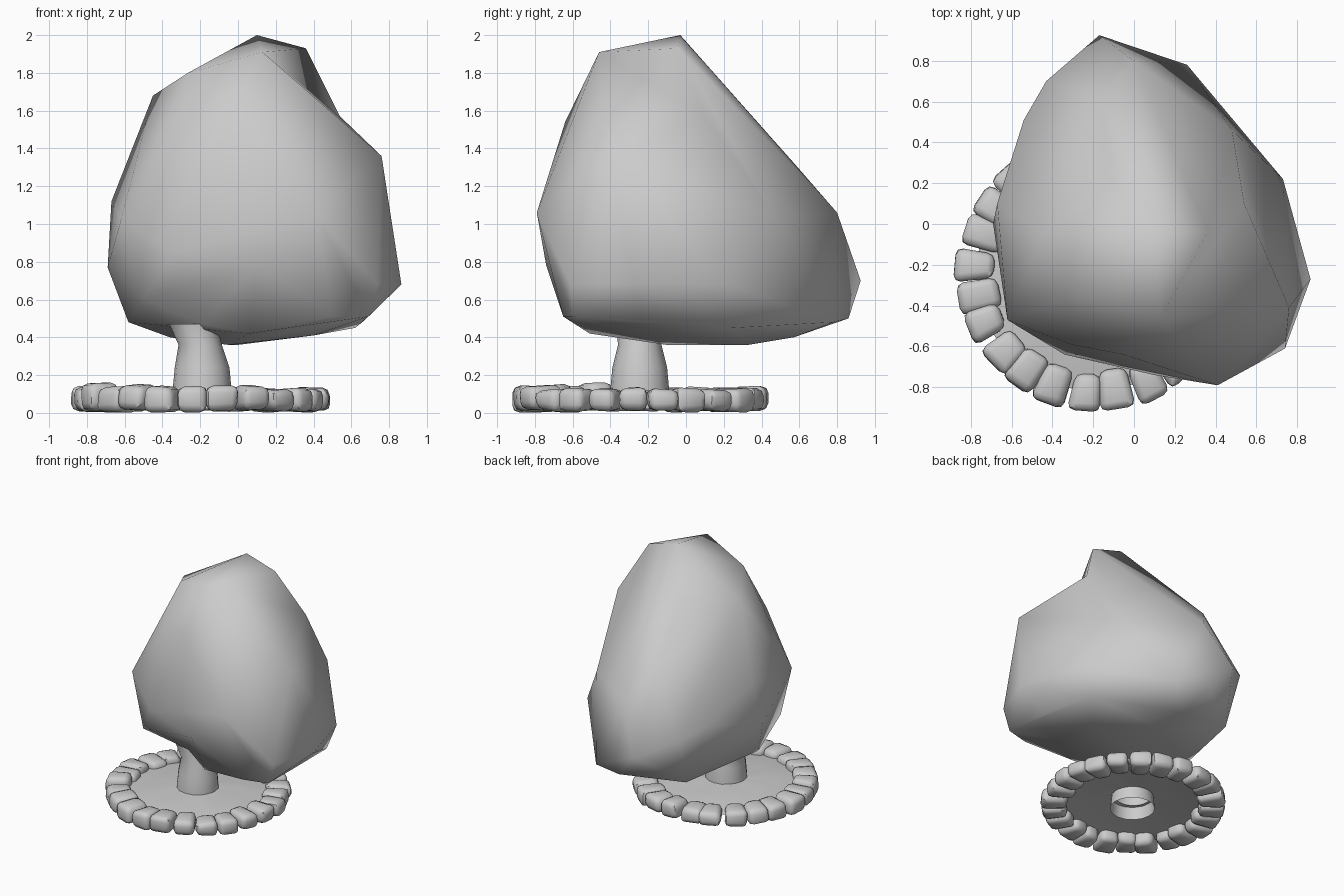
import bpy, bmesh, math, random
from mathutils import Vector, Matrix

random.seed(4)
if "Cube" in bpy.data.objects:
    bpy.data.objects.remove(bpy.data.objects["Cube"], do_unlink=True)

grey = bpy.data.materials.new("plain grey")
grey.use_nodes = True
colour = (0.6, 0.6, 0.6, 1)
grey.diffuse_color = colour
grey.node_tree.nodes["Principled BSDF"].inputs["Base Color"].default_value = colour

BASE = Vector((-0.195, -0.24, 0))


def finish(bm, name, angle):
    """Turn a bmesh into a smooth-shaded object with the shared material."""
    mesh = bpy.data.meshes.new(name)
    bm.to_mesh(mesh)
    bm.free()
    mesh.materials.append(grey)
    obj = bpy.data.objects.new(name, mesh)
    bpy.context.collection.objects.link(obj)
    bpy.ops.object.select_all(action="DESELECT")
    obj.select_set(True)
    bpy.context.view_layer.objects.active = obj
    bpy.ops.object.shade_smooth_by_angle(angle=math.radians(angle))
    return obj


def add_ring(bm, centre, radius, sides):
    return [bm.verts.new(Vector(centre) + Vector((radius * math.cos(a), radius * math.sin(a), 0)))
            for a in (math.tau * i / sides for i in range(sides))]


def bridge(bm, lower, upper):
    for i in range(len(lower)):
        j = (i + 1) % len(lower)
        bm.faces.new((lower[i], lower[j], upper[j], upper[i]))


def dent(bm, start, end, point):
    """Split the edge that best joins start and end, and pull it onto the point."""
    def misfit(edge):
        a, b = (v.co for v in edge.verts)
        return min((a - start).length + (b - end).length, (a - end).length + (b - start).length)

    edge = min(bm.edges, key=misfit)
    new_vert = bmesh.utils.edge_split(edge, edge.verts[0], 0.5)[1]
    new_vert.co = point
    near = {new_vert} | {e.other_vert(new_vert) for e in new_vert.link_edges}
    for face in list(new_vert.link_faces):
        opposite = [v for v in face.verts if v not in near][0]
        bmesh.utils.face_split(face, new_vert, opposite)


# Crown: a lopsided faceted lump, wrapped around its corner points
right_peak = Vector((.36, -.04, 1.93))
right_shoulder = Vector((.76, -.41, 1.36))
left_hem = Vector((-.5, -.5, .6))
front_hem = Vector((.06, -.51, .42))
crown_corners = [
    right_peak, right_shoulder, left_hem, front_hem,
    # peak and shoulders
    (.1, -.03, 2), (.13, -.46, 1.91), (-.265, -.355, 1.8), (-.45, -.05, 1.68),
    (-.31, -.59, 1.38), (-.05, -.64, 1.54), (-.1, .2, 1.71), (-.16, .6, 1.29),
    # widest band
    (.41, -.79, 1.06), (0, .8, 1.06), (-.67, .1, 1.12), (-.62, -.47, 1.02),
    (.73, .22, .68), (.865, -.27, .68), (.74, -.61, .68), (-.17, .925, .7), (.48, .46, 1.05),
    (-.34, -.64, .85), (.1, -.74, .78), (-.69, 0, .77), (-.54, .51, .9), (-.43, .7, .82),
    # underside
    (.26, .78, .48), (0, .86, .5), (.69, -.6, .51), (.5, -.65, .51), (.62, .25, .45),
    (-.58, -.1, .48), (.4, 0, .41), (.67, -.23, .49),
    (-.4, .57, .43), (0, .57, .4), (0, .33, .36), (-.05, -.1, .36), (-.36, .1, .4),
]
bm = bmesh.new()
for corner in crown_corners:
    bm.verts.new(corner)
bmesh.ops.convex_hull(bm, input=bm.verts)
loose = [v for v in bm.verts if not v.link_faces]
bmesh.ops.delete(bm, geom=loose, context="VERTS")
bmesh.ops.triangulate(bm, faces=bm.faces)
dent(bm, right_peak, right_shoulder, (.54, .1, 1.57))
dent(bm, left_hem, front_hem, (-.18, -.38, .47))
bmesh.ops.recalc_face_normals(bm, faces=bm.faces)
finish(bm, "crown", 60)

# Trunk: an open tube that narrows and leans as it rises
bm = bmesh.new()
rings = [add_ring(bm, (x, -.245, z), r, 16) for x, z, r in
         ((-.19, .02, .165), (-.19, .13, .155), (-.19, .24, .145),
          (-.2, .36, .115), (-.24, .47, .125))]
for lower, upper in zip(rings, rings[1:]):
    bridge(bm, lower, upper)
finish(bm, "trunk", 60)

# Soil: a thin, gently uneven disc around the trunk
bm = bmesh.new()
rings = [add_ring(bm, BASE + Vector((0, 0, z)), r, 24) for r, z in
         ((.58, .075), (.45, .095), (.3, .11), (.13, .12))]
for vert in rings[1] + rings[2]:
    vert.co.z += random.uniform(-.008, .008)
for outer, inner in zip(rings, rings[1:]):
    bridge(bm, outer, inner)
finish(bm, "soil", 40)

# Border stones: rounded blocks, wider on the outside and taller at the front right
STONES = 24
for i in range(STONES):
    bm = bmesh.new()
    bmesh.ops.create_cube(bm, size=1)
    angle = math.tau * (i + .7) / STONES
    height = random.uniform(.11, .125) + .025 * max(0, math.cos(angle - math.radians(230)))
    width = random.uniform(.15, .17)
    length = random.uniform(.18, .2)
    for v in bm.verts:
        taper = 1.05 if v.co.x > 0 else .82
        v.co = Vector((v.co.x * length, v.co.y * width * taper, v.co.z * height))
        v.co += Vector([random.uniform(-.01, .01) for _ in range(3)])
    bmesh.ops.bevel(bm, geom=bm.edges[:], offset=.038, segments=2, profile=.5, affect="EDGES")
    low = min(v.co.z for v in bm.verts)
    far = max(v.co.x for v in bm.verts)
    turn = Matrix.Rotation(angle + random.uniform(-.02, .02), 4, "Z")
    place = Vector((random.uniform(.67, .69) - far, 0, random.uniform(0, .012) - low))
    bmesh.ops.transform(bm, matrix=Matrix.Translation(BASE) @ turn @ Matrix.Translation(place), verts=bm.verts)
    finish(bm, f"border_stone_{i + 1}", 50)
